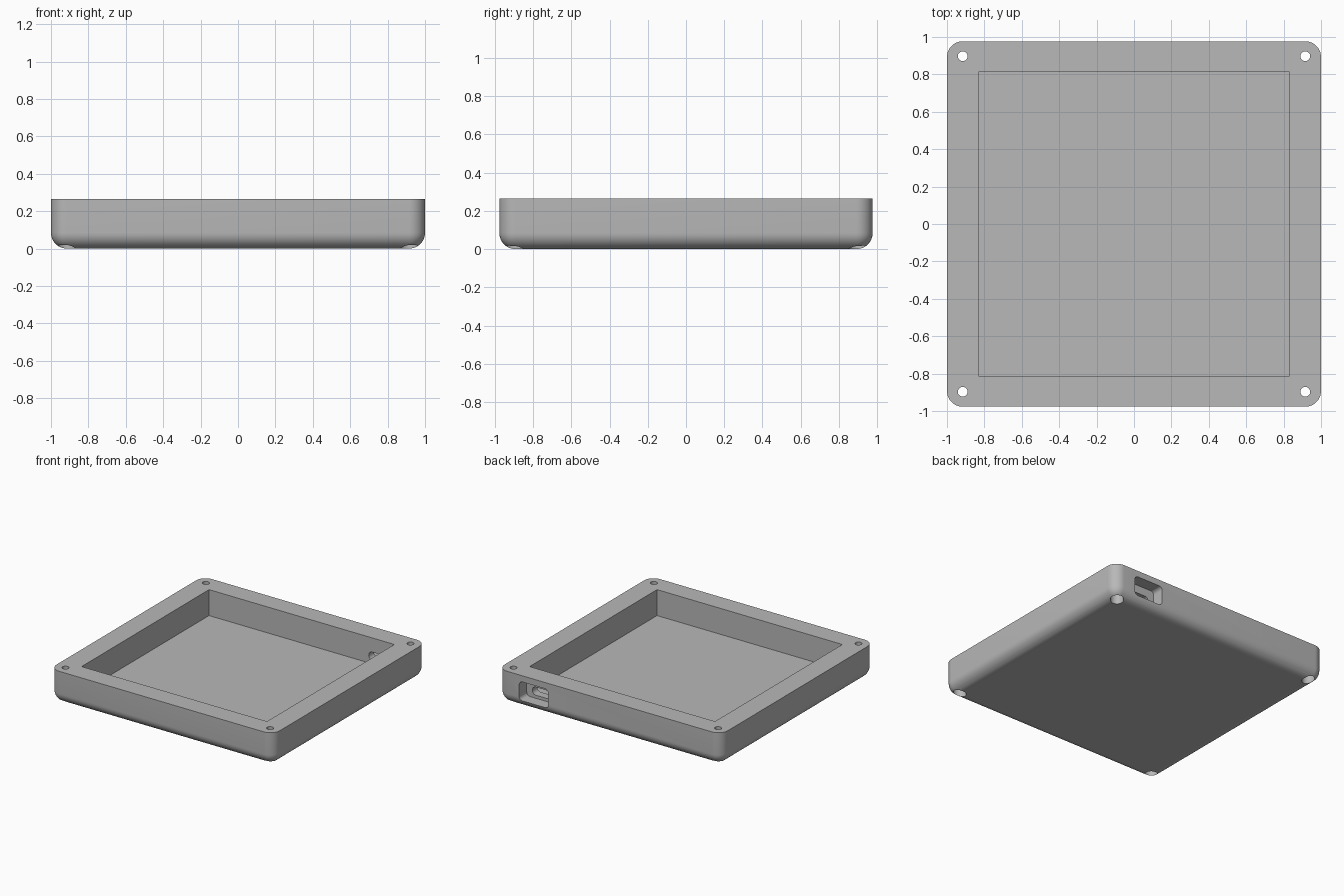
import bpy
import bmesh
from mathutils import Matrix

cube = bpy.data.objects.get("Cube")
if cube:
    bpy.data.objects.remove(cube, do_unlink=True)

WIDTH, DEPTH, HEIGHT = 2.0, 1.954, 0.265
FLOOR = 0.055

grey = bpy.data.materials.new("light grey plastic")
grey.use_nodes = True
colour = (0.48, 0.48, 0.48, 1)
grey.diffuse_color = colour
grey.node_tree.nodes["Principled BSDF"].inputs["Base Color"].default_value = colour


def finish(name, bm):
    mesh = bpy.data.meshes.new(name)
    bm.to_mesh(mesh)
    bm.free()
    obj = bpy.data.objects.new(name, mesh)
    bpy.context.collection.objects.link(obj)
    mesh.materials.append(grey)
    return obj


def box(name, low, high, radius=0, rounded=None, segments=8):
    """Box between two corners; edges chosen by the rounded rule get a fillet."""
    bm = bmesh.new()
    bmesh.ops.create_cube(bm, size=1)
    for v in bm.verts:
        v.co = [h if c > 0 else l for c, l, h in zip(v.co, low, high)]
    if rounded:
        edges = [e for e in bm.edges if rounded(e.verts[0].co, e.verts[1].co)]
        bmesh.ops.bevel(bm, geom=edges, offset=radius, segments=segments,
                        profile=0.5, affect='EDGES', clamp_overlap=True)
    return finish(name, bm)


def cylinder(name, x, y, radius, low, high):
    bm = bmesh.new()
    bmesh.ops.create_cone(bm, cap_ends=True, segments=40, radius1=radius,
                          radius2=radius, depth=high - low,
                          matrix=Matrix.Translation((x, y, (low + high) / 2)))
    return finish(name, bm)


def along_y(a, b):
    return abs(a.y - b.y) > 0.01


def upright_or_bottom(a, b):
    return abs(a.z - b.z) > 0.01 or max(a.z, b.z) < 0.01


# Tray body with rounded corners and a rounded underside
tray = box("case_tray", (-WIDTH / 2, -DEPTH / 2, 0), (WIDTH / 2, DEPTH / 2, HEIGHT),
           0.085, upright_or_bottom, 10)

# Main pocket
cutters = [box("pocket_cutter", (-0.83, -0.815, FLOOR), (0.83, 0.815, 0.5))]

# Cable port in the back wall: wide outer recess and small inner slot
cutters.append(box("port_recess_cutter", (0.55, 0.88, 0.06), (0.81, 1.2, 0.215),
                   0.03, along_y))
cutters.append(box("port_slot_cutter", (0.60, 0.7, 0.085), (0.76, 1.0, 0.15),
                   0.032, along_y))

# Screw holes with head recesses underneath
for x in (-0.916, 0.916):
    for y in (-0.897, 0.897):
        cutters.append(cylinder("screw_hole_cutter", x, y, 0.026, -0.1, 0.5))
        cutters.append(cylinder("screw_head_cutter", x, y, 0.048, -0.1, 0.08))

bpy.ops.object.select_all(action='DESELECT')
bpy.context.view_layer.objects.active = tray
tray.select_set(True)
for cutter in cutters:
    cutter.hide_render = True
    mod = tray.modifiers.new("cut", 'BOOLEAN')
    mod.operation = 'DIFFERENCE'
    mod.solver = 'EXACT'
    mod.object = cutter
    bpy.ops.object.modifier_apply(modifier=mod.name)
    bpy.data.objects.remove(cutter, do_unlink=True)

bpy.ops.object.shade_smooth_by_angle(angle=0.6)
